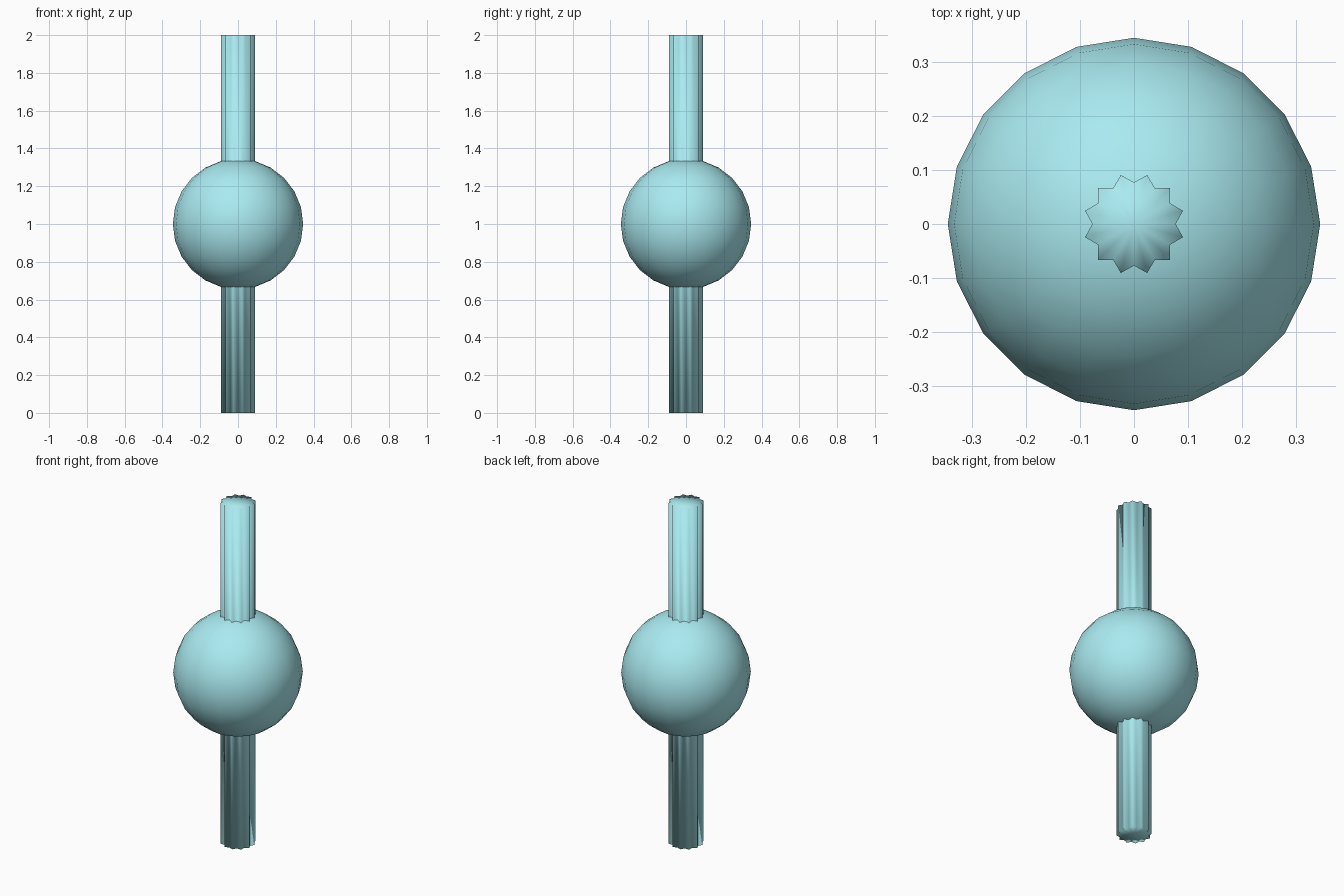
import bpy, bmesh, math

if "Cube" in bpy.data.objects:
    bpy.data.objects.remove(bpy.data.objects["Cube"])


def finish(name, bm, mat):
    bmesh.ops.recalc_face_normals(bm, faces=bm.faces[:])
    for f in bm.faces:
        f.smooth = True
    mesh = bpy.data.meshes.new(name)
    bm.to_mesh(mesh)
    bm.free()
    mesh.materials.append(mat)
    obj = bpy.data.objects.new(name, mesh)
    bpy.context.collection.objects.link(obj)
    return obj


teal = bpy.data.materials.new("pale_teal")
teal.diffuse_color = (0.40, 0.83, 0.88, 1)
teal.use_nodes = True
teal.node_tree.nodes["Principled BSDF"].inputs["Base Color"].default_value = teal.diffuse_color

# Fluted rod: 12-pointed star section, running through the ball
bm = bmesh.new()
bmesh.ops.create_cone(bm, cap_ends=True, cap_tris=True, segments=24,
                      radius1=1, radius2=1, depth=2)
for v in bm.verts:
    if v.co.xy.length > 0.5:
        step = round(math.degrees(math.atan2(v.co.y, v.co.x)) / 15)
        r = 0.094 if step % 2 else 0.077
        a = math.radians(step * 15)
        v.co.x, v.co.y = r * math.cos(a), r * math.sin(a)
    v.co.z += 1
finish("fluted_rod", bm, teal)

# Ball around the middle of the rod
bm = bmesh.new()
bmesh.ops.create_uvsphere(bm, u_segments=20, v_segments=12, radius=0.345)
ball = finish("ball", bm, teal)
ball.location.z = 1.0
